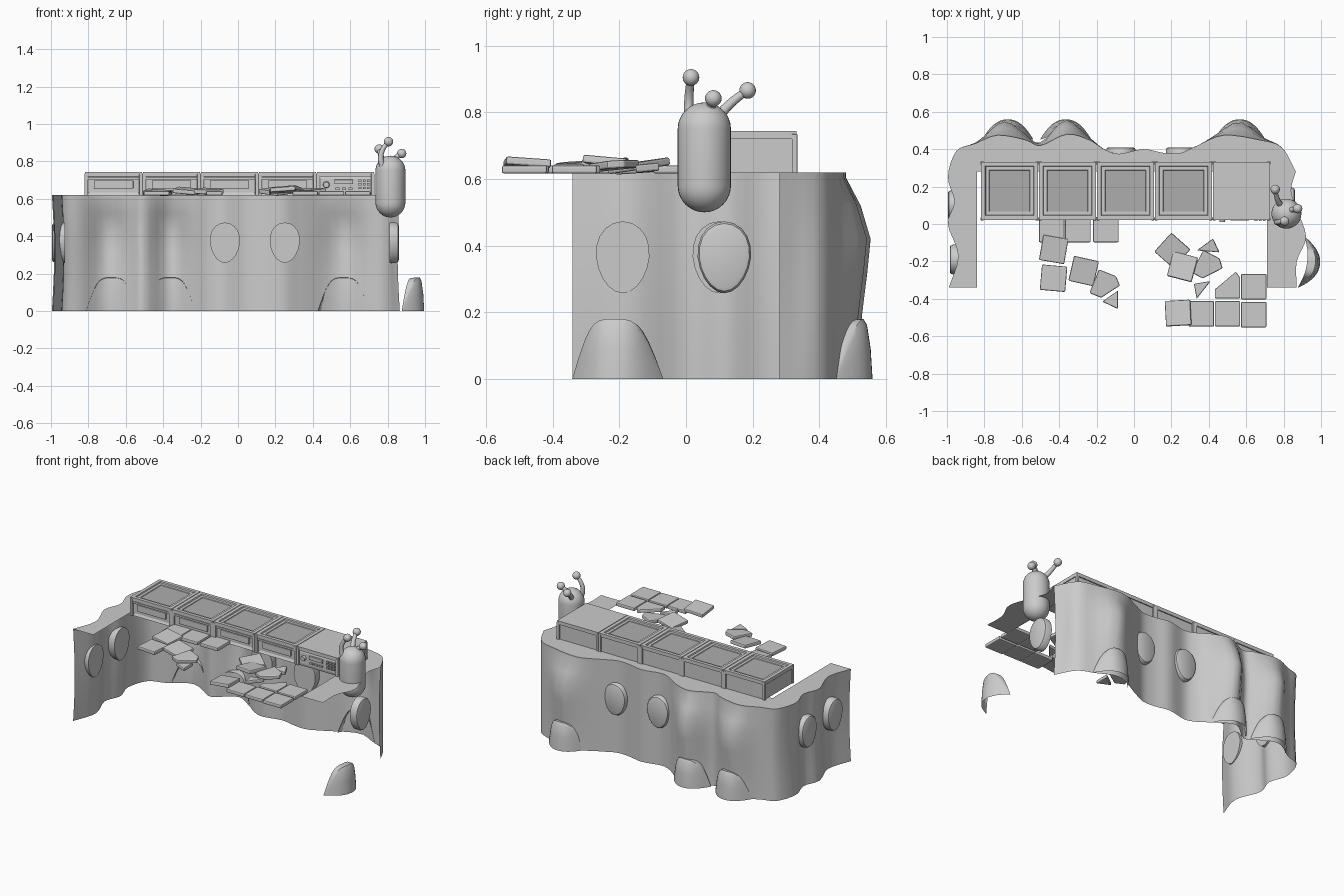
import bpy, bmesh, math
from mathutils import Vector, Matrix

cube = bpy.data.objects.get("Cube")
if cube:
    bpy.data.objects.remove(cube, do_unlink=True)


def material(name, v):
    m = bpy.data.materials.new(name)
    m.use_nodes = True
    m.diffuse_color = (v, v, v, 1)
    m.node_tree.nodes["Principled BSDF"].inputs["Base Color"].default_value = (v, v, v, 1)
    return m


STONE = material("light grey", 0.6)
DARK = material("inset grey", 0.42)


def finish(name, bm, smooth=None, bevel=0, normals=True):
    if normals:
        bmesh.ops.recalc_face_normals(bm, faces=bm.faces)
    me = bpy.data.meshes.new(name)
    bm.to_mesh(me)
    bm.free()
    ob = bpy.data.objects.new(name, me)
    bpy.context.collection.objects.link(ob)
    me.materials.append(STONE)
    me.materials.append(DARK)
    if bevel:
        mod = ob.modifiers.new("Bevel", "BEVEL")
        mod.width, mod.segments = bevel, 2
    if smooth:
        bpy.ops.object.select_all(action="DESELECT")
        ob.select_set(True)
        bpy.context.view_layer.objects.active = ob
        bpy.ops.object.shade_smooth_by_angle(angle=math.radians(smooth))
    return ob


def box_bm(x0, x1, y0, y1, z0, z1):
    bm = bmesh.new()
    size = Vector((x1 - x0, y1 - y0, z1 - z0))
    mid = Vector((x0 + x1, y0 + y1, z0 + z1)) / 2
    bmesh.ops.create_cube(bm, size=1, matrix=Matrix.Translation(mid) @ Matrix.Diagonal((*size, 1)))
    return bm


def box(name, *dims, bevel=0):
    return finish(name, box_bm(*dims), bevel=bevel)


def facing(bm, d):
    bm.normal_update()
    return max(bm.faces, key=lambda f: f.normal.dot(Vector(d)))


def spline(pts, n):
    # Catmull-Rom through the outline points
    p = [Vector(q) for q in pts]
    p = [2 * p[0] - p[1]] + p + [2 * p[-1] - p[-2]]
    out = []
    for i in range(1, len(p) - 2):
        a, b, c, d = p[i - 1:i + 3]
        for k in range(n):
            t = k / n
            out.append(0.5 * (2 * b + (c - a) * t + (2 * a - 5 * b + 4 * c - d) * t * t
                              + (3 * b - a - 3 * c + d) * t ** 3))
    return out + [p[-2]]


# Cliff wall: a folded sheet round the left side and the back
outline = [(-.99, -.34), (-.94, -.17), (-.995, 0), (-.96, .12), (-.995, .25), (-.95, .39), (-.85, .43),
           (-.73, .475), (-.58, .45), (-.5, .42), (-.36, .48), (-.24, .45), (-.16, .4), (-.08, .375),
           (.05, .4), (.16, .38), (.25, .38), (.34, .42), (.48, .475), (.67, .45), (.79, .41), (.865, .28)]
rim = spline(outline, 4)
ridges = (-.68, -.37, .57)
levels = ((0, .045), (.1, .04), (.2, .05), (.32, .065), (.42, .075), (.52, .045), (.605, 0), (.62, 0))
bm = bmesh.new()
rows = []
for z, bulge in levels:
    row = []
    for p in rim:
        ridge = sum(math.exp(-((p.x - r) / .1) ** 2) for r in ridges) if p.y > .35 else 0
        sway = .012 * math.sin(z / .62 * math.pi) * (1 if p.x < -.9 else -1 if p.x > .82 else 0)
        row.append(bm.verts.new((p.x + sway, p.y + bulge * ridge, z)))
    rows.append(row)
for a, b in zip(rows, rows[1:]):
    for i in range(len(rim) - 1):
        bm.faces.new((a[i + 1], a[i], b[i], b[i + 1]))
finish("cliff_wall", bm, smooth=40, normals=False)

# Flat ledge on top of the cliff, with both side arms
right_edge = spline([(.865, .28), (.84, .18), (.87, .08), (.92, -.07), (.87, -.2), (.87, -.34)], 4)[1:]
inner = [Vector(p) for p in ((.71, -.34), (.71, .28), (-.84, .28), (-.84, -.34))]
bm = bmesh.new()
face = bm.faces.new([bm.verts.new((p.x, p.y, .62)) for p in rim + right_edge + inner])
face.normal_update()
if face.normal.z < 0:
    face.normal_flip()
bmesh.ops.triangulate(bm, faces=[face])
finish("cliff_ledge", bm, normals=False)


# Rounded boulders set into the cliff
def boulder(name, x, y, angle, depth=.06):
    bm = bmesh.new()
    rot = Matrix.Translation((x, y, .365)) @ Matrix.Rotation(angle, 4, "Z")
    rings = []
    for out, s in ((0, 1), (depth * .7, 1), (depth * .92, .94), (depth, .83)):
        ring = []
        for k in range(20):
            t = k * math.tau / 20
            w = .08 * (1 + .12 * math.sin(t))
            ring.append(bm.verts.new(rot @ Vector((out, s * w * math.cos(t), s * .108 * math.sin(t)))))
        rings.append(ring)
    for a, b in zip(rings, rings[1:]):
        for k in range(20):
            bm.faces.new((a[k - 1], a[k], b[k], b[k - 1]))
    bm.faces.new(rings[-1])
    bm.faces.new(rings[0])
    finish(name, bm, smooth=35)


BACK = math.pi / 2
boulder("back_boulder_right", -.07, .35, BACK)
boulder("back_boulder_left", .25, .35, BACK)
boulder("right_boulder_front", -.925, -.19, math.pi)
boulder("right_boulder_back", -.935, .1, math.pi)
boulder("left_boulder", .81, .115, 0, .05)


# Arched rocks at the foot of the cliff: bowed shells with a turned-in top lip
def foot_rock(name, x, y, angle, bow=.11):
    bm = bmesh.new()
    rot = Matrix.Translation((x, y, 0)) @ Matrix.Rotation(angle, 4, "Z")
    cols = []
    n = 16
    for i in range(n + 1):
        u = 2 * i / n - 1
        h = .18 * (1 - abs(u) ** 3.5)
        d = bow * (1 - abs(u) ** 2.2)
        steps = ((d, 0), (d * .95, h * .5), (d * .85, h * .9), (d * .75, h), (d * .3, h * .98))
        cols.append([bm.verts.new(rot @ Vector((o, u * (.138 - .12 * z * abs(u)), z))) for o, z in steps])
    for a, b in zip(cols, cols[1:]):
        for k in range(4):
            bm.faces.new((a[k], b[k], b[k + 1], a[k + 1]))
    bmesh.ops.remove_doubles(bm, verts=bm.verts, dist=.0005)
    finish(name, bm, smooth=40, normals=False)


for i, x in enumerate((-.675, -.365, .565)):
    foot_rock(f"back_foot_rock_{i + 1}", x, .45, BACK)
foot_rock("side_foot_rock", .895, -.205, -.14, .1)

# Row of counters
W = .31
for i in range(5):
    x0 = -.82 + i * W
    x1 = x0 + W
    n = i + 1
    bm = box_bm(x0 + .008, x1 - .008, .032, .325, .618, .722)
    front = facing(bm, (0, -1, 0))
    bmesh.ops.inset_region(bm, faces=[front], thickness=.022, depth=-.008 if i < 4 else .004)
    finish(f"counter_body_{n}", bm)
    # worktop with stepped inset panel
    bm = box_bm(x0 + .002, x1 - .002, .022, .332, .72, .744)
    if i < 4:
        for thick, depth in ((.032, 0), (.004, -.008), (.026, 0), (.003, -.004)):
            top = max(bm.faces, key=lambda f: (round(f.calc_center_median().z - .744, 4) > -.02
                      and abs(f.calc_center_median().x - (x0 + x1) / 2) < .01
                      and abs(f.calc_center_median().y - .177) < .01, f.calc_center_median().z))
            bmesh.ops.inset_region(bm, faces=[top], thickness=thick, depth=depth)
        top.material_index = 1
    finish(f"counter_top_{n}", bm)
    # corner posts and drawer
    for side, x in (("right", x0), ("left", x1 - .018)):
        for end, y in (("front", .02), ("back", .318)):
            box(f"counter_post_{side}_{end}_{n}", x, x + .018, y, y + .016, .618, .735, bevel=.002)
    if i < 4:
        box(f"drawer_{n}", x0 + .05, x1 - .05, .028, .045, .655, .698, bevel=.003)
        box(f"drawer_rail_{n}", x0 + .018, x1 - .018, .024, .04, .704, .716)

# Control panel on the end counter
for r in range(3):
    for c in range(3):
        x, z = .645 + c * .022, .652 + r * .019
        box(f"panel_button_{r}_{c}", x, x + .015, .016, .032, z, z + .012)
box("panel_screen", .515, .615, .018, .032, .678, .702, bevel=.002)
for k in range(3):
    box(f"panel_switch_{k + 1}", .52 + k * .035, .542 + k * .035, .018, .032, .648, .66)
bm = bmesh.new()
bmesh.ops.create_cone(bm, cap_ends=True, segments=20, radius1=.018, radius2=.015, depth=.02,
                      matrix=Matrix.Translation((.472, .022, .675)) @ Matrix.Rotation(BACK, 4, "X"))
finish("panel_knob", bm, smooth=40)


# Scattered paving slabs, whole and broken
def slab(name, x, y, shape, turn=0, z=.617, tilt=(0, 0)):
    bm = bmesh.new()
    f = bm.faces.new([bm.verts.new((px, py, 0)) for px, py in shape])
    ext = bmesh.ops.extrude_face_region(bm, geom=[f])
    bmesh.ops.translate(bm, vec=(0, 0, .024), verts=[v for v in ext["geom"] if isinstance(v, bmesh.types.BMVert)])
    rot = Matrix.Rotation(math.radians(turn), 4, "Z")
    rot = rot @ Matrix.Rotation(math.radians(tilt[0]), 4, "X") @ Matrix.Rotation(math.radians(tilt[1]), 4, "Y")
    bm.transform(Matrix.Translation((x, y, z)) @ rot)
    finish(name, bm, bevel=.006)


S = .068
square = [(-S, -S), (S, -S), (S, S), (-S, S)]
whole = [(-.44, -.03), (-.3, -.03), (-.15, -.03), (.64, -.335), (.64, -.485), (.5, -.48), (.36, -.48)]
for i, (x, y) in enumerate(whole):
    slab(f"paving_slab_{i + 1}", x, y, square)
tilted = [(-.43, -.135, -10, .622, 4), (-.43, -.29, -5, .617, 0), (-.27, -.25, -13, .63, 5),
          (.205, -.14, -42, .628, 6), (.26, -.23, -15, .638, -5), (.237, -.477, 3, .635, -4)]
for i, (x, y, turn, z, tilt) in enumerate(tilted):
    slab(f"loose_slab_{i + 1}", x, y, square, turn, z, (tilt, tilt))
chipped = [(-S, -S), (0, -S), (S, .03), (.03, S), (-S, S)]
shard = [(-.06, -.035), (.06, -.035), (.02, .035)]
slab("broken_slab_1", -.15, -.33, chipped, -22, .628, (4, 3))
slab("broken_slab_2", .4, -.23, chipped, -28, .628, (5, 0))
slab("broken_slab_3", .5, -.33, [(-S, -S), (S, -S), (S, .04), (.045, .075), (-S, -.02)])
slab("slab_shard_1", -.125, -.405, [(-.045, -.01), (.04, -.05), (.04, .05)], 0, .617)
slab("slab_shard_2", .4, -.11, shard, -5, .622, (6, 0))
slab("slab_shard_3", .365, -.35, [(-.045, .03), (.045, .045), (-.03, -.05)], 0, .622)

# Capsule creature: lathe profile
profile = [(.08 * math.cos(a), .58 + .08 * math.sin(a)) for a in (math.pi / 2 * (k / 8 - 1) for k in range(9))]
profile += [(r, 1.33 - z) for r, z in reversed(profile)]
bm = bmesh.new()
vs = [bm.verts.new((r, 0, z)) for r, z in profile]
es = [bm.edges.new(p) for p in zip(vs, vs[1:])]
bmesh.ops.spin(bm, geom=vs + es, cent=(0, 0, 0), axis=(0, 0, 1), angle=math.tau, steps=32)
bmesh.ops.remove_doubles(bm, verts=bm.verts, dist=.0005)
bmesh.ops.translate(bm, vec=(.815, .055, 0), verts=bm.verts)
finish("capsule_body", bm, smooth=50)

# Curved stalks ending in balls
stalks = [((.775, .01, .77), (.74, .005, .84), (.805, .015, .905)),
          ((.785, .1, .79), (.76, .13, .83), (.755, .185, .866)),
          ((.83, .07, .8), (.85, .08, .83), (.875, .082, .842))]
for i, (a, b, c) in enumerate(stalks):
    cu = bpy.data.curves.new(f"stalk_{i + 1}", "CURVE")
    cu.dimensions = "3D"
    cu.bevel_depth, cu.bevel_resolution = .014, 3
    sp = cu.splines.new("POLY")
    sp.points.add(10)
    for k, pt in enumerate(sp.points):
        t = k / 10
        q = Vector(a) * (1 - t) ** 2 + Vector(b) * 2 * t * (1 - t) + Vector(c) * t * t
        pt.co = (*q, 1)
        pt.radius = 1.15 - .3 * t
    cu.materials.append(STONE)
    bpy.context.collection.objects.link(bpy.data.objects.new(f"stalk_{i + 1}", cu))
    bm = bmesh.new()
    bmesh.ops.create_uvsphere(bm, u_segments=20, v_segments=12, radius=.025, matrix=Matrix.Translation(c))
    finish(f"stalk_ball_{i + 1}", bm, smooth=50)
